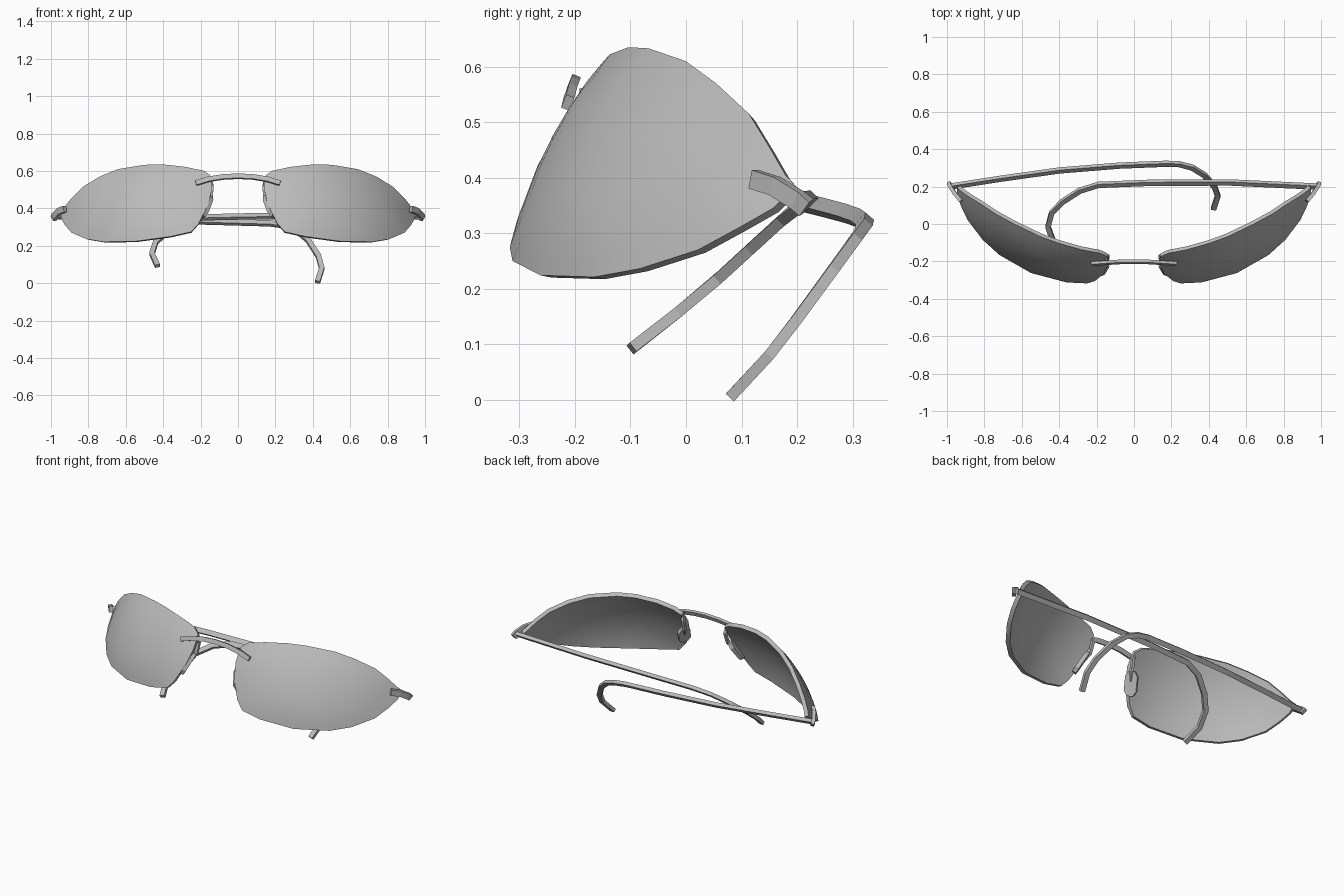
import bpy, bmesh
from math import sqrt
from mathutils import Vector

cube = bpy.data.objects.get("Cube")
if cube:
    bpy.data.objects.remove(cube)

grey = bpy.data.materials.new("plain_grey")
grey.use_nodes = True
COLOUR = (0.5, 0.5, 0.5, 1)
grey.diffuse_color = COLOUR
grey.node_tree.nodes["Principled BSDF"].inputs["Base Color"].default_value = COLOUR


def make(name, bm, smooth=None):
    bmesh.ops.recalc_face_normals(bm, faces=bm.faces)
    mesh = bpy.data.meshes.new(name)
    bm.to_mesh(mesh)
    bm.free()
    mesh.materials.append(grey)
    ob = bpy.data.objects.new(name, mesh)
    bpy.context.collection.objects.link(ob)
    if smooth:
        bpy.ops.object.select_all(action='DESELECT')
        bpy.context.view_layer.objects.active = ob
        ob.select_set(True)
        bpy.ops.object.shade_smooth_by_angle(angle=smooth)
    return ob


def sweep(name, path, normal, wide, thick, mirror=1):
    """Rectangular bar along a path; thick is measured along the normal."""
    bm = bmesh.new()
    pts = [Vector((x * mirror, y, z)) for x, y, z in path]
    normal = Vector((normal[0] * mirror, normal[1], normal[2]))
    rings = []
    for i, p in enumerate(pts):
        t = (pts[min(i + 1, len(pts) - 1)] - pts[max(i - 1, 0)]).normalized()
        n = (normal - t * normal.dot(t)).normalized()
        side = t.cross(n)
        rings.append([bm.verts.new(p + side * a * wide / 2 + n * b * thick / 2)
                      for a, b in ((-1, -1), (1, -1), (1, 1), (-1, 1))])
    for r, s in zip(rings, rings[1:]):
        for k in range(4):
            bm.faces.new((r[k], r[k - 1], s[k - 1], s[k]))
    bm.faces.new(rings[0])
    bm.faces.new(rings[-1])
    return make(name, bm)


# Lens: a front outline projected onto a sphere
OUTLINE = [(.14, .57), (.18, .60), (.28, .622), (.40, .635), (.50, .633), (.64, .61),
           (.74, .57), (.83, .515), (.89, .455), (.93, .405), (.947, .385), (.945, .345),
           (.925, .31), (.89, .27), (.81, .236), (.72, .221), (.55, .224), (.36, .25),
           (.25, .275), (.21, .32), (.16, .42), (.14, .50)]
BALL = Vector((.225, .5, .075))
RADIUS = .842


def lens(name, mirror):
    bm = bmesh.new()
    cx, cz, steps, depth = .52, .42, 7, .023
    layers = []
    for back in (0, 1):
        def point(x, z):
            y = BALL.y - sqrt(RADIUS ** 2 - (x - BALL.x) ** 2 - (z - BALL.z) ** 2)
            p = Vector((x, y, z))
            p += (BALL - p).normalized() * depth * back
            return bm.verts.new((p.x * mirror, p.y, p.z))
        centre = point(cx, cz)
        rings = [[point(cx + (x - cx) * k / steps, cz + (z - cz) * k / steps)
                  for x, z in OUTLINE] for k in range(1, steps + 1)]
        for i in range(len(OUTLINE)):
            bm.faces.new((centre, rings[0][i - 1], rings[0][i]))
            for a, b in zip(rings, rings[1:]):
                bm.faces.new((a[i - 1], a[i], b[i], b[i - 1]))
        layers.append(rings[-1])
    front, rear = layers
    for i in range(len(front)):
        bm.faces.new((front[i - 1], front[i], rear[i], rear[i - 1]))
    return make(name, bm, smooth=.6)


# Nose pad: an octagonal plate leaning with the lens
def nose_pad(name, mirror):
    bm = bmesh.new()
    up = Vector((-.3, .5, .8)).normalized()
    out = Vector((-.8, .6, 0))
    out = (out - up * out.dot(up)).normalized()
    across = up.cross(out)
    centre = Vector((.172, -.228, .41))
    shape = [(-.016, -.066), (.016, -.066), (.034, -.04), (.034, .04),
             (.016, .066), (-.016, .066), (-.034, .04), (-.034, -.04)]
    layers = []
    for d in (-.011, .011):
        ring = []
        for a, b in shape:
            p = centre + across * a + up * b + out * d
            ring.append(bm.verts.new((p.x * mirror, p.y, p.z)))
        bm.faces.new(ring)
        layers.append(ring)
    for i in range(len(shape)):
        bm.faces.new((layers[0][i - 1], layers[0][i], layers[1][i], layers[1][i - 1]))
    return make(name, bm)


for side, m in (("left", 1), ("right", -1)):
    lens(side + "_lens", m)
    nose_pad(side + "_nose_pad", m)
    sweep(side + "_pad_arm", [(.15, -.185, .56), (.138, -.172, .52), (.143, -.19, .46),
                              (.165, -.22, .42)], (1, 0, 0), .016, .016, m)
    # Straight clip running back past the outer tip of the lens
    sweep(side + "_hinge", [(.925, .122, .397), (.957, .16, .385), (.982, .2, .36),
                            (.985, .217, .346)], (.75, -.65, 0), .034, .02, m)

# Bridge: shallow arch across the two lenses
sweep("bridge", [(-.225, -.213, .535), (-.16, -.208, .555), (-.08, -.203, .568),
                 (0, -.202, .572), (.08, -.203, .568), (.16, -.208, .555),
                 (.225, -.213, .535)], (0, 1, -.4), .026, .016)

# Folded temples, each ending in a curled ear hook
sweep("right_temple", [(-.983, .2, .358), (-.72, .241, .348), (-.4, .286, .336),
                       (-.08, .312, .327), (.17, .322, .32), (.24, .32, .31),
                       (.31, .302, .285), (.375, .262, .23), (.43, .2, .145),
                       (.448, .15, .08), (.425, .081, .006)],
      (0, .75, -.65), .028, .02)
sweep("left_temple", [(.983, .2, .358), (.51, .222, .36), (.08, .22, .358),
                      (-.19, .209, .352), (-.29, .178, .328), (-.38, .12, .275),
                      (-.44, .06, .22), (-.46, -.015, .157), (-.43, -.098, .092)],
      (0, .7, -.7), .028, .02)
